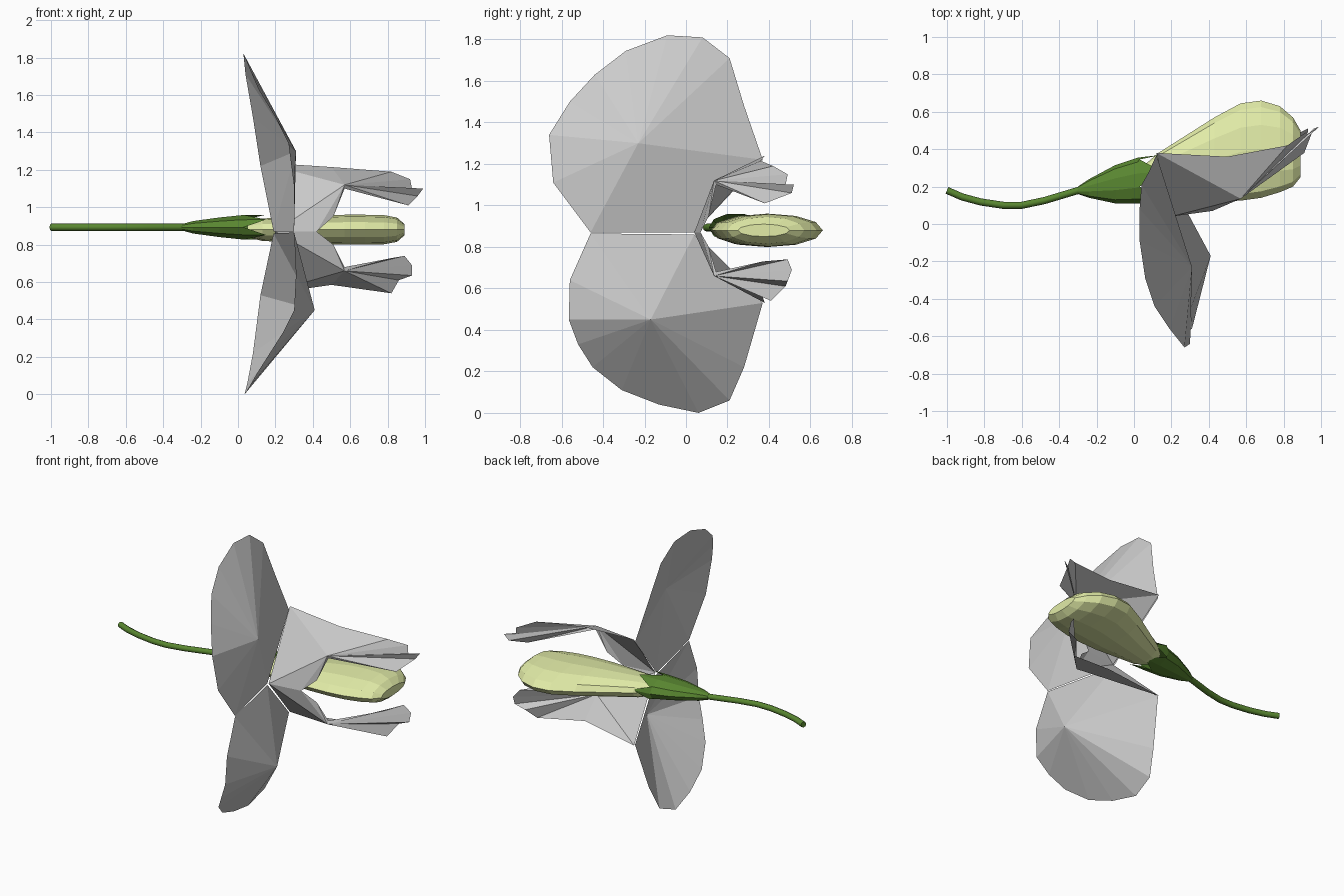
import bpy
from math import cos, sin, pi


def material(name, rgb):
    m = bpy.data.materials.new(name)
    m.diffuse_color = (*rgb, 1)
    return m


def make(name, verts, faces, mat=None):
    me = bpy.data.meshes.new(name)
    me.from_pydata(verts, [], faces)
    me.update()
    ob = bpy.data.objects.new(name, me)
    bpy.context.collection.objects.link(ob)
    if mat:
        me.materials.append(mat)
    return ob


def fan(name, hub, rim):
    n = len(rim)
    return make(name, [hub] + rim, [(0, i + 1, (i + 1) % n + 1) for i in range(n)])


def loft(name, rings, mat, caps=(True, True)):
    n = len(rings[0])
    faces = [(r * n + i, r * n + (i + 1) % n, (r + 1) * n + (i + 1) % n, (r + 1) * n + i)
             for r in range(len(rings) - 1) for i in range(n)]
    if caps[0]:
        faces.append(tuple(reversed(range(n))))
    if caps[1]:
        faces.append(tuple(range((len(rings) - 1) * n, len(rings) * n)))
    return make(name, [v for r in rings for v in r], faces, mat)


def oval(x, y0, y1, hz, z, n):
    # cross-section lying in the yz plane
    return [(x, (y0 + y1) / 2 + (y1 - y0) / 2 * cos(2 * pi * i / n),
             z + hz * sin(2 * pi * i / n)) for i in range(n)]


green = material("stem_green", (0.10, 0.24, 0.03))
pale = material("keel_yellow_green", (0.76, 0.84, 0.39))

# Broad banner petals: a raised hub fanning out to a round rim
fan("upper_banner_petal", (0.31, -0.23, 1.30), [
    (0.19, 0.04, 0.87), (0.12, 0.37, 1.22), (0.08, 0.28, 1.48), (0.04, 0.21, 1.71),
    (0.03, 0.08, 1.81), (0.03, -0.09, 1.82), (0.06, -0.29, 1.745), (0.11, -0.44, 1.63),
    (0.19, -0.56, 1.50), (0.27, -0.66, 1.34), (0.30, -0.64, 1.11), (0.30, -0.46, 0.87)])
fan("lower_banner_petal", (0.41, -0.17, 0.45), [
    (0.19, 0.04, 0.86), (0.12, 0.37, 0.53), (0.08, 0.28, 0.22), (0.05, 0.21, 0.06),
    (0.035, 0.06, 0.0), (0.06, -0.13, 0.04), (0.10, -0.31, 0.11), (0.17, -0.45, 0.22),
    (0.24, -0.52, 0.33), (0.30, -0.565, 0.45), (0.31, -0.56, 0.64), (0.30, -0.46, 0.865)])

# Wing petals: same fan idea, with a long ruffled tip
fan("upper_wing_petal", (0.57, 0.135, 1.12), [
    (0.20, 0.04, 0.87), (0.12, 0.38, 1.24), (0.50, 0.36, 1.215), (0.82, 0.42, 1.19),
    (0.92, 0.49, 1.15), (0.93, 0.48, 1.10), (0.99, 0.52, 1.10), (0.96, 0.51, 1.06),
    (0.91, 0.38, 1.01), (0.57, 0.145, 1.10), (0.51, 0.11, 0.95), (0.42, 0.07, 0.87)])
fan("lower_wing_petal", (0.57, 0.135, 0.66), [
    (0.20, 0.04, 0.87), (0.12, 0.38, 0.53), (0.50, 0.36, 0.585), (0.82, 0.41, 0.54),
    (0.86, 0.48, 0.61), (0.93, 0.49, 0.635), (0.93, 0.51, 0.69), (0.89, 0.49, 0.74),
    (0.83, 0.37, 0.73), (0.57, 0.145, 0.68), (0.51, 0.11, 0.80), (0.42, 0.07, 0.87)])

# Keel: flattened pod
loft("keel_pod", [oval(x, a, b, h, 0.88, 12) for x, a, b, h in [
    (0.05, 0.19, 0.31, 0.04), (0.13, 0.14, 0.38, 0.06), (0.43, 0.12, 0.57, 0.075),
    (0.57, 0.125, 0.645, 0.08), (0.68, 0.14, 0.66, 0.08), (0.78, 0.17, 0.63, 0.078),
    (0.85, 0.20, 0.57, 0.065), (0.89, 0.25, 0.50, 0.03)]], pale)

# Calyx: cup ending in five pointed teeth
rings = [oval(x, a, b, h, 0.893, 10) for x, a, b, h in [
    (-0.30, 0.16, 0.20, 0.018), (-0.24, 0.14, 0.24, 0.035), (-0.10, 0.11, 0.315, 0.055),
    (0.02, 0.11, 0.355, 0.068), (0.06, 0.11, 0.37, 0.07)]]
rings[-1] = [(x + (0.09 if i % 2 == 0 else -0.03), y, z)
             for i, (x, y, z) in enumerate(rings[-1])]
loft("calyx", rings, green, (True, False))

# Stem: curved tube
curve = bpy.data.curves.new("stem", "CURVE")
curve.dimensions = "3D"
curve.bevel_depth = 0.019
curve.bevel_resolution = 2
curve.use_fill_caps = True
path = [(-1.0, 0.18), (-0.92, 0.145), (-0.82, 0.118), (-0.70, 0.10), (-0.60, 0.10),
        (-0.48, 0.125), (-0.38, 0.155), (-0.28, 0.185)]
s = curve.splines.new("POLY")
s.points.add(len(path) - 1)
for p, (x, y) in zip(s.points, path):
    p.co = (x, y, 0.893, 1)
curve.materials.append(green)
bpy.context.collection.objects.link(bpy.data.objects.new("stem", curve))
